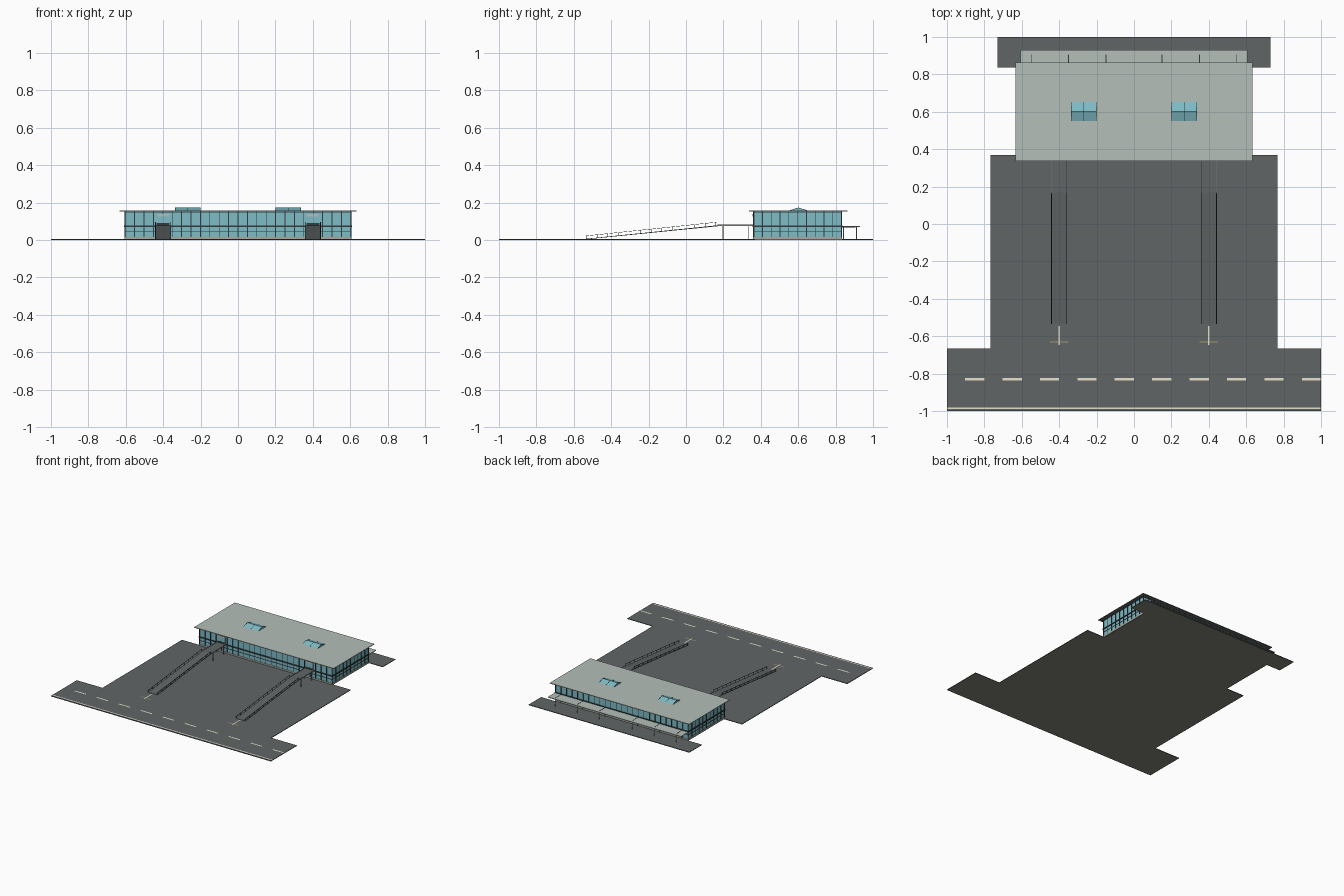
import bpy, bmesh, math
from mathutils import Matrix, Vector

if "Cube" in bpy.data.objects:
    bpy.data.objects.remove(bpy.data.objects["Cube"])


def mat(name, r, g, b):
    lin = lambda c: ((c / 255 + 0.055) / 1.055) ** 2.4
    m = bpy.data.materials.new(name)
    m.diffuse_color = (lin(r), lin(g), lin(b), 1)
    m.use_nodes = True
    m.node_tree.nodes["Principled BSDF"].inputs["Base Color"].default_value = m.diffuse_color
    return m


ASPHALT = mat("asphalt", 96, 101, 101)
ROOF = mat("pale roof", 180, 191, 185)
GLASS = mat("blue glass", 126, 188, 198)
FRAME = mat("dark frame", 50, 58, 62)
CONCRETE = mat("concrete", 170, 168, 160)
BASE = mat("olive subgrade", 131, 131, 121)
PAINT = mat("cream paint", 238, 232, 210)
TAN = mat("tan paint", 170, 152, 112)


def finish(name, bm, material):
    bmesh.ops.recalc_face_normals(bm, faces=bm.faces)
    me = bpy.data.meshes.new(name)
    bm.to_mesh(me)
    bm.free()
    me.materials.append(material)
    ob = bpy.data.objects.new(name, me)
    bpy.context.collection.objects.link(ob)
    return ob


def boxes(name, material, items, under=None):
    """One object from boxes (x0, x1, y0, y1, z0, z1); optional second colour below."""
    bm = bmesh.new()
    for x0, x1, y0, y1, z0, z1 in items:
        m = Matrix.Translation(((x0 + x1) / 2, (y0 + y1) / 2, (z0 + z1) / 2))
        bmesh.ops.create_cube(bm, size=1, matrix=m @ Matrix.Diagonal((x1 - x0, y1 - y0, z1 - z0, 1)))
    ob = finish(name, bm, material)
    if under:
        ob.data.materials.append(under)
        for p in ob.data.polygons:
            p.material_index = int(p.normal.z < -0.5)
    return ob


def prism(name, material, spans, profile):
    """Side profile (y, z) pushed along x for every span (x0, x1)."""
    bm = bmesh.new()
    for x0, x1 in spans:
        f = bm.faces.new([bm.verts.new((x0, y, z)) for y, z in profile])
        ext = bmesh.ops.extrude_face_region(bm, geom=[f])
        bmesh.ops.translate(bm, vec=(x1 - x0, 0, 0),
                            verts=[v for v in ext["geom"] if isinstance(v, bmesh.types.BMVert)])
    return finish(name, bm, material)


def decals(name, material, rects, z):
    """Flat painted rectangles (x0, x1, y0, y1)."""
    bm = bmesh.new()
    for x0, x1, y0, y1 in rects:
        bm.faces.new([bm.verts.new(p) for p in ((x0, y0, z), (x1, y0, z), (x1, y1, z), (x0, y1, z))])
    ob = finish(name, bm, material)
    for p in ob.data.polygons:
        if p.normal.z < 0:
            p.flip()
    return ob


W, Y0, Y1 = 0.603, 0.362, 0.832      # building half width, front, back
RAMPS = (-0.4, 0.4)
G = 0.005                            # paving thickness

# Paving
boxes("road", ASPHALT, [(-1, 1, -1, -0.665, 0, G)], BASE)
boxes("parking_lot", ASPHALT, [(-0.767, 0.767, -0.665, 0.368, 0, G)], BASE)
boxes("rear_lane", ASPHALT, [(-0.73, 0.73, 0.838, 1, 0, G)], BASE)
boxes("foundation", ASPHALT, [(-W, W, 0.368, 0.838, 0, G)], BASE)

# Painted lines
P = G + 0.0015
decals("road_dashes", PAINT, [(-0.903 + 0.2 * k, -0.8 + 0.2 * k, -0.836, -0.824) for k in range(10)], P)
decals("road_edge_line", PAINT, [(-1, 1, -0.989, -0.98)], P)
decals("ramp_marks", PAINT, [(c - 0.004, c + 0.004, -0.648, -0.545) for c in RAMPS], P)
decals("ramp_stop_lines", TAN, [(c - 0.05, c + 0.05, -0.634, -0.627) for c in RAMPS], P - .0005)

# Building: plinth, glass body, floor slab, roof
boxes("plinth", CONCRETE, [(-W - .003, W + .003, Y0 - .003, Y1 + .003, 0.002, 0.017)])
boxes("glass_walls", GLASS, [(-W, W, Y0, Y1, 0.017, 0.152)])
boxes("floor_slab", FRAME, [(-W - .006, W + .006, Y0 - .006, Y1 + .006, 0.071, 0.079)])
boxes("roof_slab", ROOF, [(-0.634, 0.634, 0.336, 0.864, 0.152, 0.157)], ASPHALT)

# Mullions and transoms around the walls
t, d = 0.002, 0.003
bars = []
for i in range(25):
    x = -W + 2 * W * i / 24
    bars += [(x - t, x + t, y - d, y + d, 0.017, 0.152) for y in (Y0, Y1)]
for i in range(1, 10):
    y = Y0 + (Y1 - Y0) * i / 10
    bars += [(s - d, s + d, y - t, y + t, 0.017, 0.152) for s in (-W, W)]
boxes("mullions", FRAME, bars)
rings = []
for z in (0.047, 0.147):
    h = 0.0013
    rings += [(-W - .0025, W + .0025, y - .0025, y + .0025, z - h, z + h) for y in (Y0, Y1)]
    rings += [(x - .0025, x + .0025, Y0, Y1, z - h, z + h) for x in (-W, W)]
boxes("transoms", FRAME, rings)

# Skylights: two sloped glass panes each, with thin bars
sky = [(-0.337, -0.2), (0.2, 0.337)]
ya, yr, yb, zb, zt = 0.551, 0.601, 0.651, 0.157, 0.173
prism("skylights", GLASS, sky, [(ya, zb - .001), (yb, zb - .001), (yb, zb), (yr, zt), (ya, zb)])
ribs = []
for a, b in sky:
    ribs += [(x - .001, x + .001) for x in (a + .001, (a + b) / 2, b - .001)]
prism("skylight_bars", FRAME, ribs, [(ya, zb), (yr, zt), (yb, zb), (yb, zb + .001),
                                     (yr, zt + .001), (ya, zb + .001)])

# Rear canopy with beams and columns
boxes("rear_canopy", ROOF, [(-0.606, 0.606, Y1, 0.929, 0.069, 0.074)], ASPHALT)
cx = (-0.55, -0.35, -0.15, 0.15, 0.35, 0.55)
boxes("canopy_beams", FRAME, [(x - .002, x + .002, Y1, 0.907, 0.066, 0.0755) for x in cx])
boxes("canopy_columns", CONCRETE,
      [(x - .002, x + .002, y - .002, y + .002, 0, 0.07) for x in cx for y in (0.842, 0.912)])

# Entrance ramps and level bridges
RA, ZA, RB, ZB = -0.535, 0.005, 0.168, 0.079
spans = [(c - 0.04, c + 0.04) for c in RAMPS]
prism("ramp_decks", ASPHALT, spans, [(RA, ZA - .001), (RB, ZB - .005), (Y0, ZB - .005),
                                     (Y0, ZB), (RB, ZB), (RA, ZA + .002)])
sides = [(c + s - .0015, c + s + .0015) for c in RAMPS for s in (-0.041, 0.041)]
prism("bridge_curbs", CONCRETE, sides, [(RB, ZB - .005), (Y0, ZB - .005), (Y0, ZB + .004), (RB, ZB + .004)])
boxes("bridge_columns", CONCRETE,
      [(c + s - .002, c + s + .002, y - .002, y + .002, 0, 0.075)
       for c in RAMPS for s in (-0.034, 0.034) for y in (0.198, 0.335)])

# Ramp handrails with posts
prism("ramp_handrails", FRAME, sides, [(RA, 0.0215), (RB - .005, 0.0945), (RB - .005, 0.0965), (RA, 0.0235)])
posts = []
for a, b in sides:
    for i in range(13):
        y = RA + .002 + (RB - RA - .01) * i / 12
        z = ZA + (ZB - ZA) * (y - RA) / (RB - RA)
        posts.append((a, b, y - .001, y + .001, z, z + 0.0165))
boxes("ramp_posts", FRAME, posts)

# Entrance doors with pale lintels, on the wall
boxes("doors", FRAME, [(c - .035, c + .035, Y0 - .005, Y0, 0.079, 0.092) for c in RAMPS])
boxes("door_glass", GLASS, [(c - .032, c + .032, Y0 - .0045, Y0, 0.092, 0.126) for c in RAMPS])
boxes("door_lintels", ROOF, [(c - .034, c + .034, Y0 - .007, Y0, 0.126, 0.139) for c in RAMPS])
